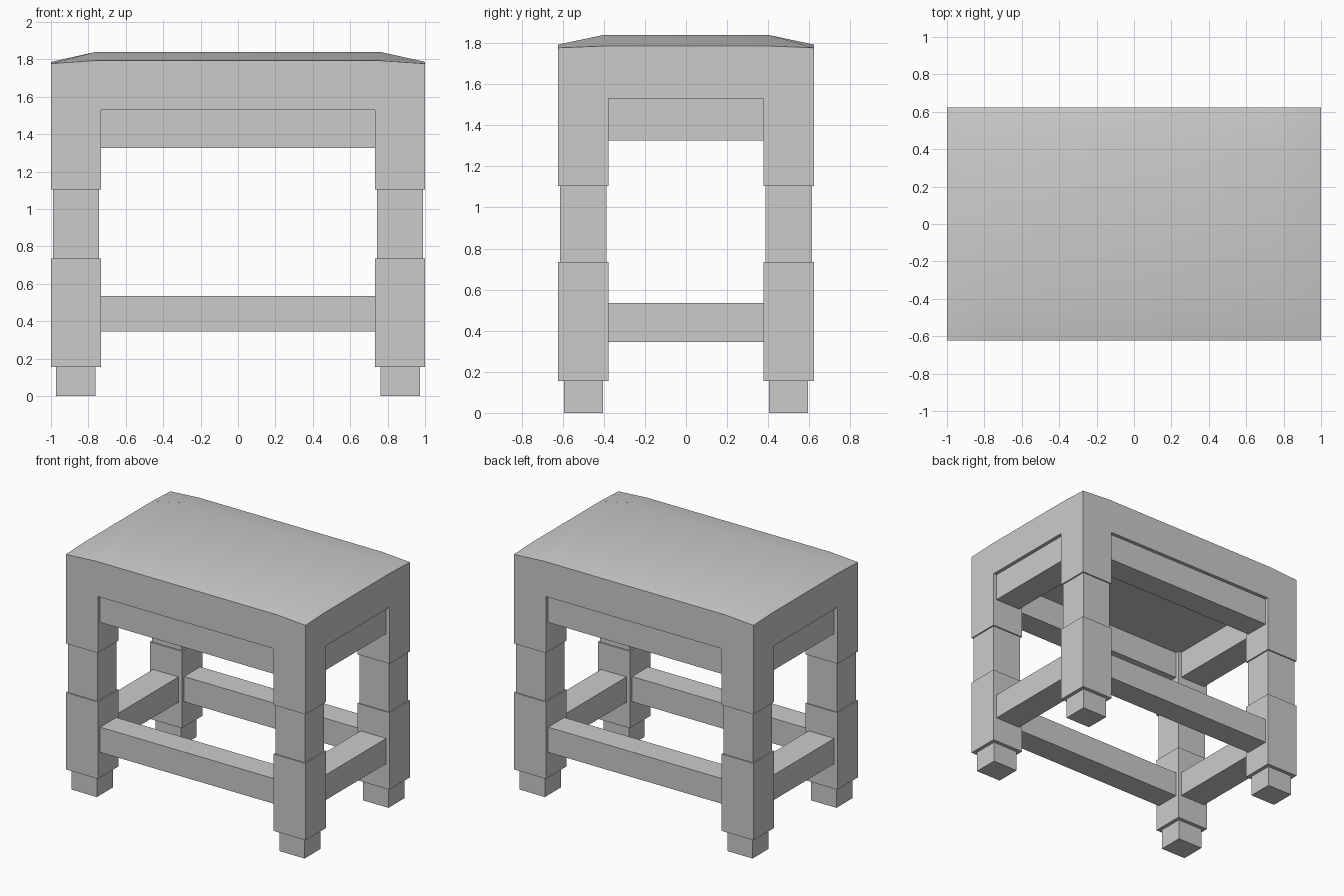
import bpy, bmesh
from mathutils import Vector

if "Cube" in bpy.data.objects:
    bpy.data.objects.remove(bpy.data.objects["Cube"])

HX, HY = 1.0, 0.623          # outer half sizes
IX, IY = 0.733, 0.377        # inner faces of the legs


def finish(bm, name):
    bmesh.ops.recalc_face_normals(bm, faces=bm.faces)
    me = bpy.data.meshes.new(name)
    bm.to_mesh(me)
    bm.free()
    ob = bpy.data.objects.new(name, me)
    bpy.context.collection.objects.link(ob)
    return ob


def box(name, lo, hi):
    lo, hi = Vector(lo), Vector(hi)
    bm = bmesh.new()
    bmesh.ops.create_cube(bm, size=1)
    for v in bm.verts:
        v.co = (lo + hi) / 2 + v.co * (hi - lo)
    return finish(bm, name)


# seat slab: domed 4x4 point top, flat underside, legs pulled from the corner cells
bm = bmesh.new()
top_z = {(0, 0): 1.84, (0, 1): 1.793, (1, 0): 1.786, (1, 1): 1.777}


def layer(xs, ys, z):
    return [[bm.verts.new((x, y, z(i in (0, 3), j in (0, 3))))
             for j, y in enumerate(ys)] for i, x in enumerate(xs)]


top = layer((-HX, -0.76, 0.76, HX), (-HY, -0.4, 0.4, HY), lambda a, b: top_z[int(a), int(b)])
bot = layer((-HX, -IX, IX, HX), (-HY, -IY, IY, HY), lambda a, b: 1.53)
corners = []
for i in range(3):
    for j in range(3):
        for g in (top, bot):
            f = bm.faces.new((g[i][j], g[i + 1][j], g[i + 1][j + 1], g[i][j + 1]))
            f.smooth = g is top
        if i != 1 and j != 1:
            corners.append(f)
for k in range(3):
    for e in (0, 3):
        bm.faces.new((top[k][e], top[k + 1][e], bot[k + 1][e], bot[k][e]))
        bm.faces.new((top[e][k], top[e][k + 1], bot[e][k + 1], bot[e][k]))
bmesh.ops.recalc_face_normals(bm, faces=bm.faces)

# each leg: steps of (height, inset from the full block)
STEPS = ((1.105, 0), (1.105, 0.01), (0.735, 0.01), (0.735, 0), (0.155, 0), (0.155, 0.028), (0, 0.028))
for face in corners:
    c = face.calc_center_median()
    base = [v.co.copy() for v in face.verts]
    for z, inset in STEPS:
        new = bmesh.ops.extrude_discrete_faces(bm, faces=[face])["faces"][0]
        face = new
        for v in face.verts:
            ref = min(base, key=lambda p: (p.xy - v.co.xy).length)
            sx = 1 if ref.x > c.x else -1
            sy = 1 if ref.y > c.y else -1
            v.co = (ref.x - sx * inset, ref.y - sy * inset, z)
seat = finish(bm, "seat_and_legs")
bpy.context.view_layer.objects.active = seat
seat.select_set(True)
bpy.ops.object.shade_smooth_by_angle(angle=0.52)

# aprons under the seat and stretchers near the floor, set back from the leg faces
R = 0.027
for part, z0, z1 in (("apron", 1.325, 1.53), ("stretcher", 0.345, 0.535)):
    for side, s in (("front", -1), ("back", 1)):
        y = sorted((s * (IY + R), s * (HY - R)))
        box(f"{side}_{part}", (-IX, y[0], z0), (IX, y[1], z1))
    for side, s in (("left", -1), ("right", 1)):
        x = sorted((s * (IX + R), s * (HX - R)))
        box(f"{side}_{part}", (x[0], -IY, z0), (x[1], IY, z1))
